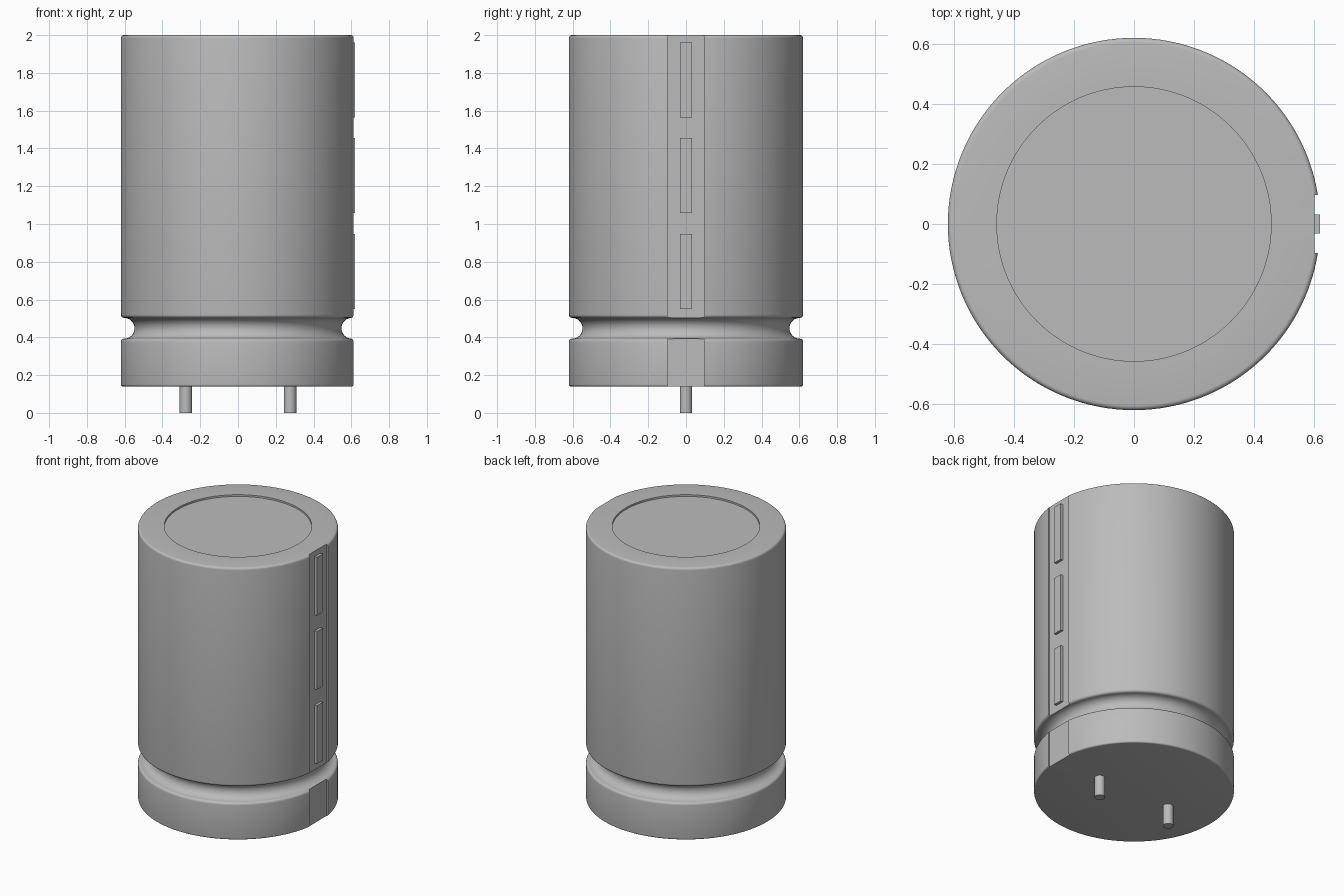
import bpy, bmesh, math

SEGMENTS = 128
RADIUS = 0.62
SLOT_X = 0.602

cube = bpy.data.objects.get("Cube")
if cube:
    bpy.data.objects.remove(cube, do_unlink=True)

grey = bpy.data.materials.new("plain grey")
grey.use_nodes = True
colour = (0.5, 0.5, 0.5, 1)
grey.diffuse_color = colour
grey.node_tree.nodes["Principled BSDF"].inputs["Base Color"].default_value = colour


def add_object(name, bm):
    bmesh.ops.recalc_face_normals(bm, faces=bm.faces)
    mesh = bpy.data.meshes.new(name)
    bm.to_mesh(mesh)
    bm.free()
    mesh.materials.append(grey)
    obj = bpy.data.objects.new(name, mesh)
    bpy.context.collection.objects.link(obj)
    return obj


def activate(obj):
    bpy.ops.object.select_all(action='DESELECT')
    obj.select_set(True)
    bpy.context.view_layer.objects.active = obj


def smooth(obj):
    activate(obj)
    bpy.ops.object.shade_smooth_by_angle(angle=math.radians(35))


def lathe(name, profile, steps, x=0):
    """Revolve an (r, z) profile that starts and ends on the axis."""
    bm = bmesh.new()
    verts = [bm.verts.new((r, 0, z)) for r, z in profile]
    edges = [bm.edges.new(pair) for pair in zip(verts, verts[1:])]
    bmesh.ops.spin(bm, geom=verts + edges, cent=(0, 0, 0), axis=(0, 0, 1),
                   angle=math.tau, steps=steps)
    bmesh.ops.remove_doubles(bm, verts=bm.verts, dist=1e-4)
    bmesh.ops.translate(bm, verts=bm.verts, vec=(x, 0, 0))
    return add_object(name, bm)


def box(name, low, high):
    bm = bmesh.new()
    bmesh.ops.create_cube(bm, size=1)
    for v in bm.verts:
        v.co = [lo if c < 0 else hi for c, lo, hi in zip(v.co, low, high)]
    return add_object(name, bm)


def arc(r, z, radius, start, end, count):
    """Points of a circular arc in the profile plane, angles in degrees."""
    angles = [math.radians(start + (end - start) * i / count) for i in range(count + 1)]
    return [(r + radius * math.cos(a), z + radius * math.sin(a)) for a in angles]


# Can: rounded rims, rolled groove near the base, recessed disc on top
profile = [(0, 0.14)]
profile += arc(RADIUS - 0.01, 0.15, 0.01, -90, 0, 4)
profile += arc(RADIUS - 0.017, 0.376, 0.017, 0, 90, 5)
profile += arc(RADIUS - 0.017, 0.448, 0.055, 270, 90, 18)
profile += arc(RADIUS - 0.017, 0.52, 0.017, -90, 0, 5)
profile += arc(RADIUS - 0.016, 1.984, 0.016, 0, 90, 5)
profile += [(0.457, 2), (0.457, 1.988), (0, 1.988)]
can = lathe("can", profile, SEGMENTS)

# Flat-bottomed slot down the left side
cutter = box("slot_cutter", (SLOT_X, -0.097, 0), (0.8, 0.097, 2.2))
activate(can)
slot = can.modifiers.new("slot", 'BOOLEAN')
slot.operation = 'DIFFERENCE'
slot.solver = 'EXACT'
slot.object = cutter
bpy.ops.object.modifier_apply(modifier=slot.name)
bpy.data.objects.remove(cutter, do_unlink=True)
smooth(can)

# Raised polarity dashes in the slot
for i in range(3):
    z = 0.55 + i * 0.507
    box(f"polarity_dash_{i + 1}", (SLOT_X - 0.01, -0.031, z), (RADIUS, 0.031, z + 0.398))

# Terminal pins
for side, x in (("left", 0.276), ("right", -0.276)):
    pin = lathe(f"{side}_pin", [(0, 0), (0.033, 0), (0.033, 0.15), (0, 0.15)], 32, x)
    smooth(pin)
